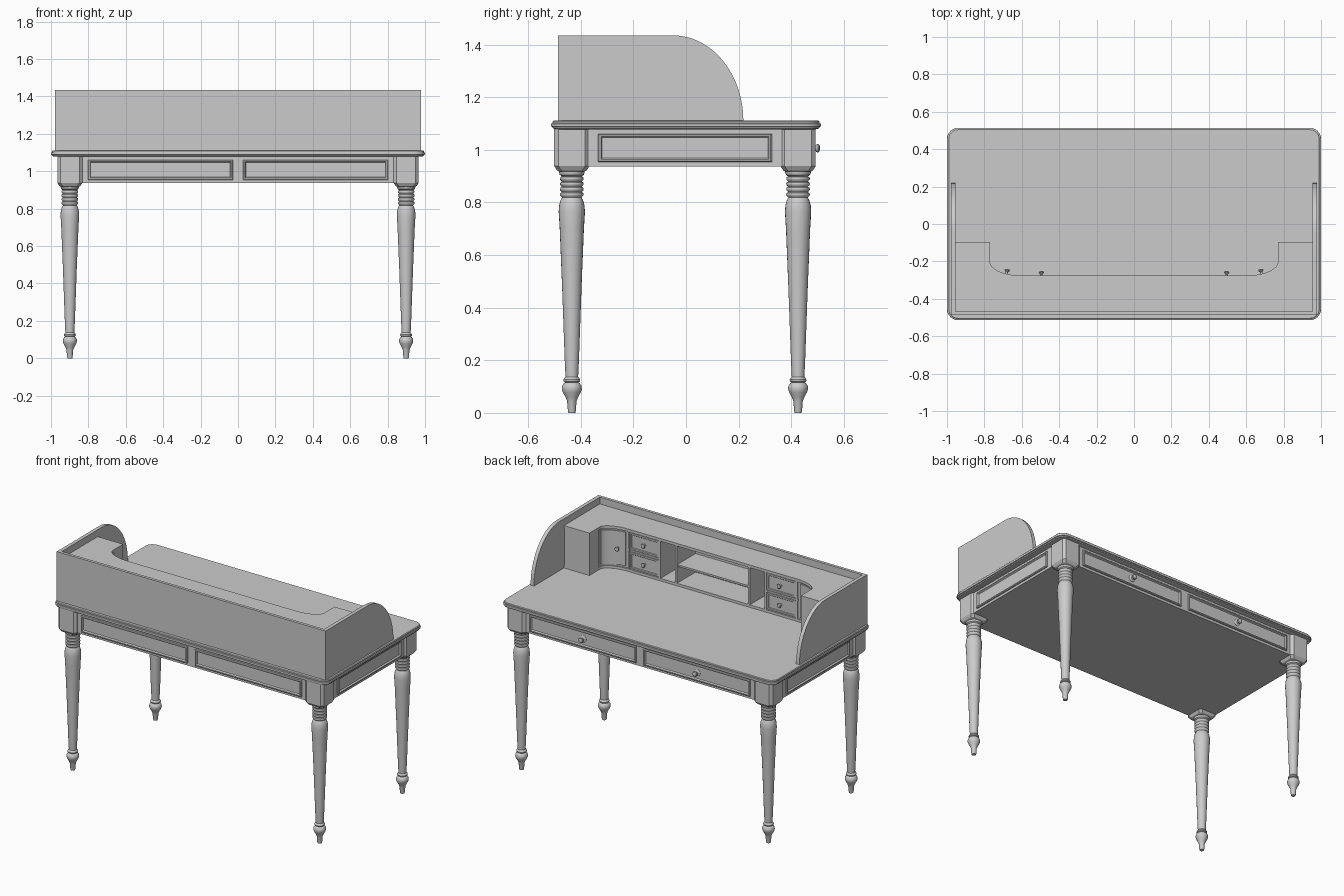
import bpy, bmesh, math
from mathutils import Vector

if "Cube" in bpy.data.objects:
    bpy.data.objects.remove(bpy.data.objects["Cube"])


def loft(name, loops, smooth=False):
    """Skin a list of equal-length closed loops and cap both ends."""
    bm = bmesh.new()
    rings = [[bm.verts.new(p) for p in loop] for loop in loops]
    n = len(rings[0])
    for a, b in zip(rings, rings[1:]):
        for i in range(n):
            j = (i + 1) % n
            bm.faces.new((a[i], a[j], b[j], b[i]))
    bm.faces.new(rings[0])
    bm.faces.new(rings[-1])
    bmesh.ops.recalc_face_normals(bm, faces=bm.faces)
    me = bpy.data.meshes.new(name)
    bm.to_mesh(me)
    bm.free()
    ob = bpy.data.objects.new(name, me)
    bpy.context.collection.objects.link(ob)
    if smooth:
        bpy.ops.object.select_all(action='DESELECT')
        ob.select_set(True)
        bpy.context.view_layer.objects.active = ob
        bpy.ops.object.shade_smooth_by_angle(angle=math.radians(35))
    return ob


def prism(name, pts, z0, z1, smooth=False):
    return loft(name, [[(x, y, z) for x, y in pts] for z in (z0, z1)], smooth)


def box(name, x0, x1, y0, y1, z0, z1):
    return prism(name, [(x0, y0), (x1, y0), (x1, y1), (x0, y1)], z0, z1)


def lathe(name, profile, origin, axis=(0, 0, 1), sides=24):
    """Revolve (radius, height) pairs around an axis."""
    rot = Vector((0, 0, 1)).rotation_difference(Vector(axis))
    o = Vector(origin)
    ang = [2 * math.pi * i / sides for i in range(sides)]
    return loft(name, [[o + rot @ Vector((r * math.cos(a), r * math.sin(a), h)) for a in ang]
                       for r, h in profile], True)


def panel(name, centre, u, normal, w, h, prof):
    """Rectangular moulded panel standing on a vertical face."""
    c, u, n = Vector(centre), Vector(u), Vector(normal)
    return loft(name, [[c + u * (a * (w / 2 - i)) + Vector((0, 0, b * (h / 2 - i))) + n * d
                        for a, b in ((-1, -1), (1, -1), (1, 1), (-1, 1))] for i, d in prof])


def rounded(hx, hy, r, seg=8):
    pts = []
    for k, (sx, sy) in enumerate(((1, 1), (-1, 1), (-1, -1), (1, -1))):
        for i in range(seg + 1):
            a = math.pi / 2 * (k + i / seg)
            pts.append((sx * (hx - r) + r * math.cos(a), sy * (hy - r) + r * math.sin(a)))
    return pts


YC = -0.004   # centre of the base frame in y

# Desktop with stepped, moulded edge
edge = [(0.02, 1.078), (0.008, 1.081), (0.006, 1.087), (0.001, 1.089), (0, 1.094),
        (0.001, 1.099), (0.006, 1.101), (0.006, 1.107), (0.010, 1.111)]
loft("desktop", [[(x, y, z) for x, y in rounded(1 - i, 0.514 - i, 0.06 - i)]
                 for i, z in edge], True)

# Apron body with closed underside
box("apron", -0.955, 0.955, YC - 0.478, YC + 0.478, 0.937, 1.08)

# Moulded panels on all four sides of the apron
frame = [(0, -0.002), (0, 0.006), (0.004, 0.010), (0.010, 0.010), (0.015, 0.001)]
for s in (-1, 1):
    panel("side_panel", (s * 0.955, YC, 1.007), (0, 1, 0), (s, 0, 0), 0.66, 0.108, frame)
    panel("back_panel_moulding", (s * 0.415, YC - 0.478, 1.007), (1, 0, 0), (0, -1, 0), 0.775, 0.108, frame)
    panel("desk_drawer", (s * 0.415, YC + 0.478, 1.007), (1, 0, 0), (0, 1, 0), 0.775, 0.108, frame)

# Turned legs with square chamfered corner blocks
leg = [(0.013, 0), (0.015, 0.008), (0.018, 0.045), (0.024, 0.06), (0.034, 0.078), (0.038, 0.09),
       (0.037, 0.102), (0.030, 0.113), (0.025, 0.116), (0.031, 0.120), (0.032, 0.126), (0.029, 0.132),
       (0.024, 0.137), (0.027, 0.20), (0.037, 0.48), (0.046, 0.70), (0.050, 0.765), (0.048, 0.79),
       (0.042, 0.81), (0.037, 0.818)]
for z in (0.826, 0.846, 0.866, 0.886):
    leg += [(0.039, z - 0.005), (0.044, z), (0.045, z + 0.005), (0.043, z + 0.010), (0.038, z + 0.013)]
leg += [(0.046, 0.905), (0.049, 0.915), (0.049, 0.925)]


def octo(cx, cy, h, c, z):
    return [(cx + x, cy + y, z) for x, y in (
        (h, -h + c), (h, h - c), (h - c, h), (-h + c, h), (-h, h - c), (-h, -h + c), (-h + c, -h), (h - c, -h))]


for sx in (-1, 1):
    for sy in (-1, 1):
        cx, cy = sx * 0.899, YC + sy * 0.43
        lathe("leg", leg, (cx, cy, 0))
        loft("leg_block", [octo(cx, cy, h, 0.016, z) for h, z in
                           ((0.048, 0.917), (0.056, 0.921), (0.067, 0.938), (0.067, 1.08))])

# Round-shouldered hutch sides and back board
side = [(-0.487, 1.11), (-0.487, 1.435)]
side += [(-0.05 + 0.268 * math.sin(math.pi * i / 40), 1.11 + 0.325 * math.cos(math.pi * i / 40))
         for i in range(21)]
for s in (-1, 1):
    loft("hutch_side", [[(s * x, y, z) for y, z in side] for x in (0.955, 0.979)], True)
box("hutch_back", -0.956, 0.956, -0.487, -0.468, 1.11, 1.435)


# Organiser: U-shaped top and base boards
def curve(off=0.0, t0=0.0, t1=1.0, n=12):
    """Curved inner corner from the wing towards the middle, shifted back by off."""
    return [(0.61 + (0.16 + off) * math.cos(math.pi / 2 * (t0 + (t1 - t0) * i / n)),
             -0.20 - (0.075 + off) * math.sin(math.pi / 2 * (t0 + (t1 - t0) * i / n)))
            for i in range(n + 1)]


half = [(0.955, -0.47), (0.955, -0.095), (0.77, -0.095)] + curve()
outline = half + [(-x, y) for x, y in reversed(half)]
prism("organiser_top", outline, 1.372, 1.39)
prism("organiser_base", outline, 1.105, 1.128)

knob = [(0.007, 0), (0.006, 0.012), (0.012, 0.017), (0.015, 0.022), (0.012, 0.027), (0.005, 0.029)]
drawer = [(0, -0.15), (0, 0.0), (0.010, 0.0), (0.013, -0.003)]
for s in (-1, 1):
    # Side cupboards with curved doors
    body = [(0.953, -0.47), (0.953, -0.095), (0.77, -0.095), (0.77, -0.19)]
    body += curve(0.010) + [(0.61, -0.47)]
    prism("cupboard", [(s * x, y) for x, y in body], 1.12, 1.38)
    door = curve(0.002, 0.12, 0.9) + curve(0.014, 0.12, 0.9)[::-1]
    prism("curved_door", [(s * x, y) for x, y in door], 1.14, 1.362, True)
    lathe("cupboard_knob", knob, (s * 0.683, -0.269, 1.25), (-s * 0.25, 1, 0), 16)
    # Small stacked drawers
    box("drawer_rail", min(s * 0.38, s * 0.62), max(s * 0.38, s * 0.62), -0.46, -0.278, 1.245, 1.256)
    for z in (1.187, 1.314):
        panel("small_drawer", (s * 0.499, -0.277, z), (1, 0, 0), (0, 1, 0), 0.208, 0.108, drawer)
        lathe("small_drawer_knob", knob, (s * 0.495, -0.281, z), (0, 1, 0), 16)
    # Upright dividers
    for x in (0.385, 0.265, 0.61):
        box("divider", s * x - 0.007, s * x + 0.007, -0.47, -0.276, 1.12, 1.38)
    # Desk drawer knobs
    plate = [(0.022, 0), (0.022, 0.003), (0.018, 0.006), (0.008, 0.008), (0.007, 0.018),
             (0.014, 0.022), (0.017, 0.028), (0.014, 0.033), (0.006, 0.036)]
    lathe("desk_drawer_knob", plate, (s * 0.415, 0.473, 1.006), (0, 1, 0), 20)

# Centre shelf
box("centre_shelf", -0.26, 0.26, -0.47, -0.278, 1.238, 1.25)
